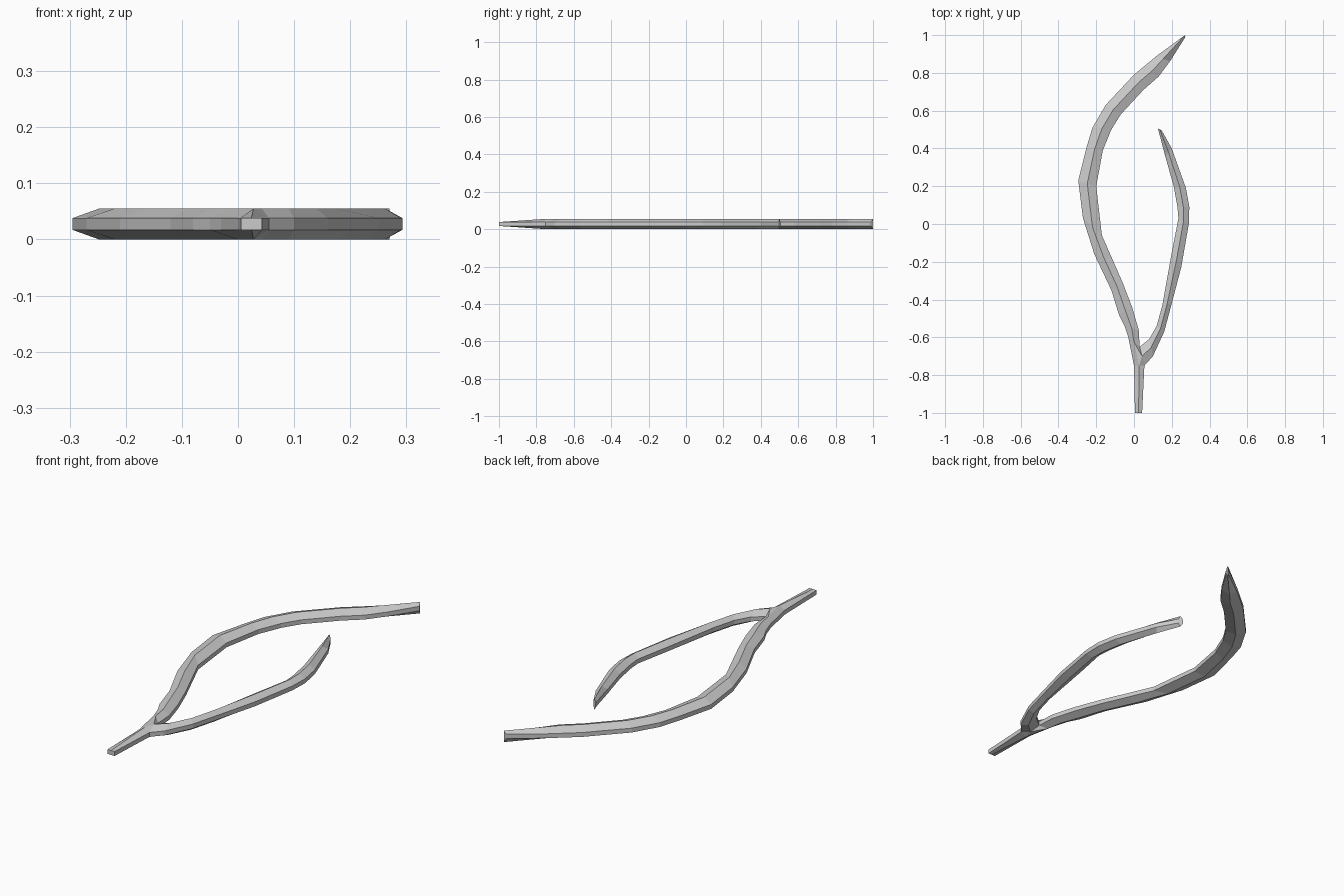
import bpy, bmesh

if "Cube" in bpy.data.objects:
    bpy.data.objects.remove(bpy.data.objects["Cube"])

# Thickness: thin side walls, with a ridge along the middle of top and bottom
WALL_LO, WALL_HI, TOP = 0.017, 0.038, 0.055

# Left and right outline points (xl, yl, xr, yr) of each section
MAIN = [
    (0.005, -1, 0.043, -1), (0, -.75, .055, -.75), (-.03, -.60, .03, -.65),
    (-.05, -.54, .025, -.56), (-.08, -.48, -.01, -.44), (-.12, -.35, -.06, -.31),
    (-.21, -.16, -.115, -.185), (-.27, .03, -.17, -.06), (-.295, .23, -.20, .20),
    (-.25, .41, -.165, .39), (-.22, .51, -.12, .50), (-.15, .63, -.07, .58),
    (0, .79, .05, .71), (.06, .84, .13, .78), (.12, .89, .19, .86),
    (.262, .994, .272, .99)]
SIDE = [
    (.03, -.65, .055, -.75), (.08, -.61, .10, -.70), (.12, -.54, .16, -.57),
    (.15, -.43, .20, -.42), (.20, -.15, .25, -.23), (.235, .03, .29, 0),
    (.23, .09, .293, .09), (.21, .20, .275, .19), (.165, .36, .20, .40),
    (.127, .505, .147, .495)]

bm = bmesh.new()


def section(s, flat=False, ridge=None):
    """Six-sided ring: left low, left high, top ridge, right high, right low, bottom ridge."""
    xl, yl, xr, yr = s
    mx, my = ridge or ((xl + xr) / 2, (yl + yr) / 2)
    top, bot = (WALL_HI, WALL_LO) if flat else (TOP, 0)
    return [bm.verts.new(p) for p in (
        (xl, yl, WALL_LO), (xl, yl, WALL_HI), (mx, my, top),
        (xr, yr, WALL_HI), (xr, yr, WALL_LO), (mx, my, bot))]


def bridge(a, b, sides=range(6)):
    for i in sides:
        j = (i + 1) % 6
        bm.faces.new((a[i], a[j], b[j], b[i]))


# Stem and long limb; its right side stays open at the fork
main = [section(s, flat=(i == 0), ridge=(.27, 1) if i == len(MAIN) - 1 else None)
        for i, s in enumerate(MAIN)]
for i in range(len(main) - 1):
    bridge(main[i], main[i + 1], (0, 1, 5) if i == 1 else range(6))

# Short limb, sharing its first outline points with the fork
side = [section(s) for s in SIDE]
for a, b in zip(side, side[1:]):
    bridge(a, b)

# Fork: top and bottom faces between the stem ridge and the short limb
s0, s1, m = main[1], main[2], side[0]
for ridge, edge, inner in ((2, 3, 1), (5, 4, 0)):
    bm.faces.new((s0[ridge], s0[edge], m[ridge]))
    bm.faces.new((s0[ridge], m[ridge], s1[ridge]))
    bm.faces.new((m[ridge], m[inner], s1[ridge]))

# End caps
for ring in (main[0], main[-1], side[-1]):
    bm.faces.new((ring[0], ring[1], ring[2], ring[5]))
    bm.faces.new((ring[5], ring[2], ring[3], ring[4]))

bmesh.ops.remove_doubles(bm, verts=bm.verts, dist=0.0005)
bmesh.ops.recalc_face_normals(bm, faces=bm.faces)
mesh = bpy.data.meshes.new("forked_twig")
bm.to_mesh(mesh)
bm.free()
twig = bpy.data.objects.new("forked_twig", mesh)
bpy.context.collection.objects.link(twig)
